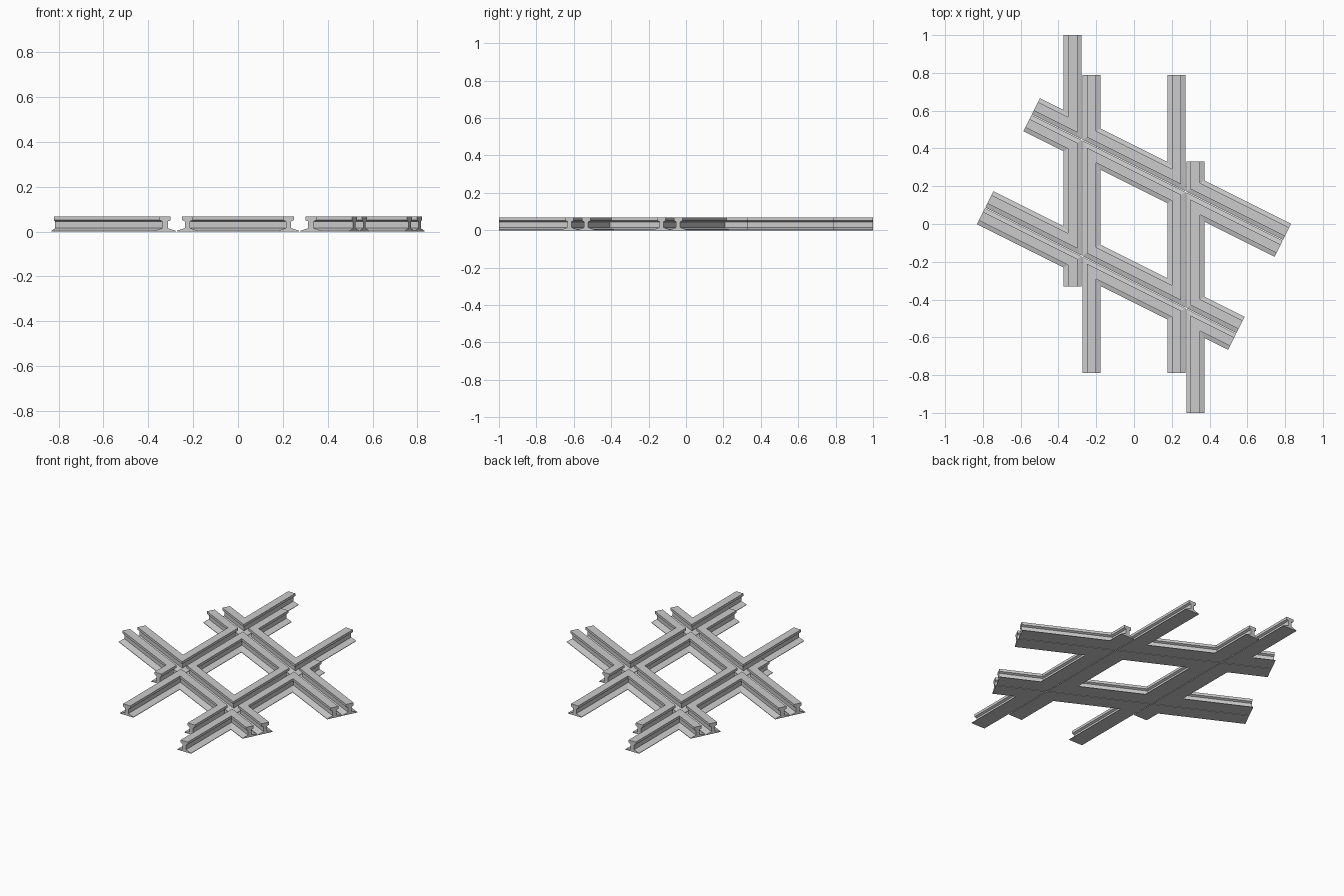
import bpy, bmesh
from mathutils import Vector

if "Cube" in bpy.data.objects:
    bpy.data.objects.remove(bpy.data.objects["Cube"])

C = 0.275          # distance of each track rail line from the centre
O = 0.05           # rail axis offset either side of the flangeway
IN, OUT = C - O, C + O
D = Vector((2, -1)).normalized()   # diagonal track direction
N = Vector((1, 2)).normalized()    # diagonal track normal
S = 0.743                          # half length of diagonal rails

# right half of the rail cross-section: foot, web, head
half = [(0.048, 0), (0.048, 0.003), (0.012, 0.015), (0.012, 0.045),
        (0.025, 0.051), (0.025, 0.067)]
PROFILE = half + [(-x, z) for x, z in reversed(half)]


def corner(x, t):
    """Meeting point of the straight axis x and the diagonal axis at offset t."""
    return Vector((x, (t - N.x * x) / N.y))


def end(s, t):
    return D * s + N * t


def rail(name, path, closed=False):
    """Sweep the rail profile along a path with mitred corners."""
    bm = bmesh.new()
    n = len(path)
    rings = []
    for i, p in enumerate(path):
        dirs = []
        if closed or i > 0:
            dirs.append((p - path[i - 1]).normalized())
        if closed or i < n - 1:
            dirs.append((path[(i + 1) % n] - p).normalized())
        norms = [Vector((-d.y, d.x)) for d in dirs]
        m = sum(norms, Vector((0, 0))).normalized()
        m /= m.dot(norms[0])
        rings.append([bm.verts.new((p.x + m.x * x, p.y + m.y * x, z)) for x, z in PROFILE])
    k = len(PROFILE)
    for i in range(n if closed else n - 1):
        a, b = rings[i], rings[(i + 1) % n]
        for j in range(k):
            bm.faces.new((a[j], a[(j + 1) % k], b[(j + 1) % k], b[j]))
    if not closed:
        bm.faces.new(rings[0])
        bm.faces.new(rings[-1])
    bmesh.ops.recalc_face_normals(bm, faces=bm.faces)
    me = bpy.data.meshes.new(name)
    bm.to_mesh(me)
    bm.free()
    bpy.context.collection.objects.link(bpy.data.objects.new(name, me))


# centre diamond frame
rail("centre_diamond_rail", [corner(-IN, IN), corner(IN, IN),
                             corner(IN, -IN), corner(-IN, -IN)], closed=True)

# outer pieces, each repeated by a half turn about the centre
pieces = {
    ("back_channel_rail", "front_channel_rail"):
        [Vector((-IN, 0.788)), corner(-IN, OUT), corner(IN, OUT), Vector((IN, 0.788))],
    ("left_channel_rail", "right_channel_rail"):
        [end(-S, IN), corner(-OUT, IN), corner(-OUT, -IN), end(-S, -IN)],
    ("back_left_wing_rail", "front_right_wing_rail"):
        [Vector((-OUT, 1.0)), corner(-OUT, OUT), end(-S, OUT)],
    ("front_left_wing_rail", "back_right_wing_rail"):
        [end(-S, -OUT), corner(-OUT, -OUT), Vector((-OUT, -0.332))],
}
for (name, opposite), path in pieces.items():
    rail(name, path)
    rail(opposite, [-p for p in path])
